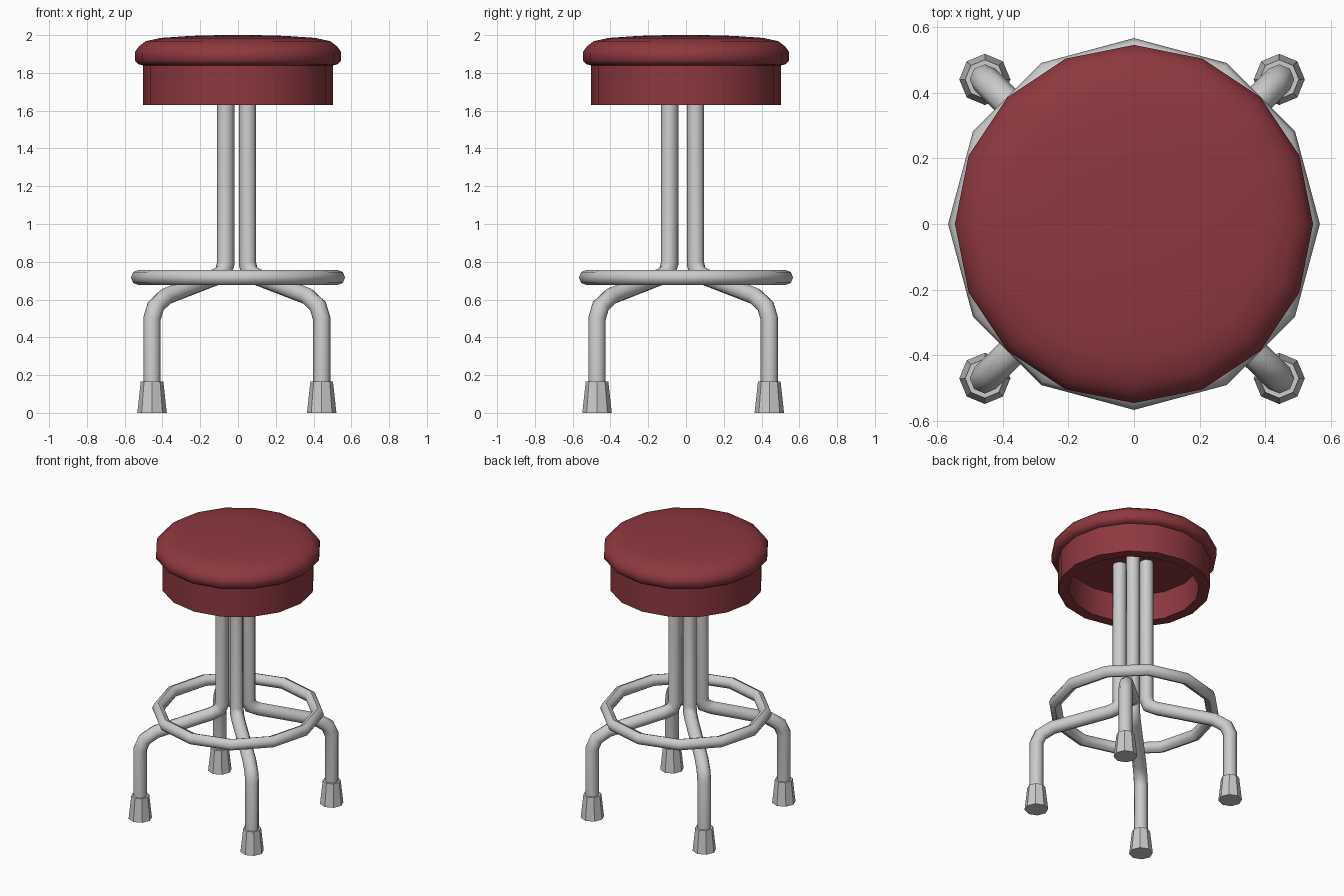
import bpy, bmesh
from math import pi, cos, sin
from mathutils import Vector

if "Cube" in bpy.data.objects:
    bpy.data.objects.remove(bpy.data.objects["Cube"])

red = bpy.data.materials.new("seat_red")
red.diffuse_color = (0.27, 0.04, 0.05, 1)
red.use_nodes = True
red.node_tree.nodes["Principled BSDF"].inputs["Base Color"].default_value = red.diffuse_color


def finish(bm, name, angle, material=None):
    bmesh.ops.recalc_face_normals(bm, faces=bm.faces)
    mesh = bpy.data.meshes.new(name)
    bm.to_mesh(mesh)
    bm.free()
    obj = bpy.data.objects.new(name, mesh)
    bpy.context.collection.objects.link(obj)
    if material:
        mesh.materials.append(material)
    bpy.ops.object.select_all(action='DESELECT')
    obj.select_set(True)
    bpy.context.view_layer.objects.active = obj
    bpy.ops.object.shade_smooth_by_angle(angle=angle)
    return obj


def skin(bm, rings, closed=False):
    """Bridge rings of points; cap both ends unless closed."""
    rings = [[bm.verts.new(p) for p in r] for r in rings]
    n = len(rings[0])
    pairs = list(zip(rings, rings[1:])) + ([(rings[-1], rings[0])] if closed else [])
    for a, b in pairs:
        for i in range(n):
            j = (i + 1) % n
            bm.faces.new((a[i], a[j], b[j], b[i]))
    if not closed:
        bm.faces.new(rings[0])
        bm.faces.new(rings[-1])


def lathe(name, profile, sides, centre=(0, 0), angle=0.7, material=None):
    bm = bmesh.new()
    skin(bm, [[(centre[0] + r * cos(2 * pi * i / sides),
                centre[1] + r * sin(2 * pi * i / sides), z)
               for i in range(sides)] for r, z in profile])
    return finish(bm, name, angle, material)


def tube(name, path, radius, sides=8):
    """Mitred sweep along a path lying in one vertical plane."""
    pts = [Vector(p) for p in path]
    flat = pts[0] - pts[-1]
    side = Vector((-flat.y, flat.x, 0)).normalized()
    rings = []
    for k, p in enumerate(pts):
        d0 = (p - pts[max(k - 1, 0)]).normalized()
        d1 = (pts[min(k + 1, len(pts) - 1)] - p).normalized()
        t = (d0 + d1).normalized()
        up = side.cross(t) / max(t.dot(d0), t.dot(d1))
        rings.append([p + radius * (cos(2 * pi * i / sides) * side + sin(2 * pi * i / sides) * up)
                      for i in range(sides)])
    bm = bmesh.new()
    skin(bm, rings)
    return finish(bm, name, 0.8)


# Seat: domed cushion over a hollow skirt
lathe("seat", [(0.43, 1.83), (0.43, 1.63), (0.503, 1.63), (0.503, 1.84),
               (0.525, 1.845), (0.546, 1.865), (0.546, 1.91), (0.525, 1.94),
               (0.488, 1.968), (0.41, 1.985), (0.25, 1.996), (0.1, 2.0)],
      16, angle=0.9, material=red)

# Foot ring
bpy.ops.mesh.primitive_torus_add(major_segments=12, minor_segments=8, major_radius=0.527,
                                 minor_radius=0.04, location=(0, 0, 0.717))
ring = bpy.context.object
ring.name = "foot_ring"
bpy.ops.object.shade_smooth_by_angle(angle=0.8)

# Legs: (share of the way from post to foot, height)
steps = [(1, 0.05), (1, 0.5), (0.95, 0.565), (0.81, 0.617), (0.13, 0.72),
         (0.03, 0.745), (0, 0.79), (0, 1.84)]
for fb, y0, y1 in (("front", -0.087, -0.471), ("back", 0.05, 0.441)):
    for lr, x0, x1 in (("left", -0.065, -0.455), ("right", 0.05, 0.443)):
        tube(f"{fb}_{lr}_leg", [(x0 + (x1 - x0) * s, y0 + (y1 - y0) * s, z) for s, z in steps], 0.046)
        # Tapered rubber foot
        lathe(f"{fb}_{lr}_foot", [(0.078, 0), (0.06, 0.165)], 8, (x1, y1))
